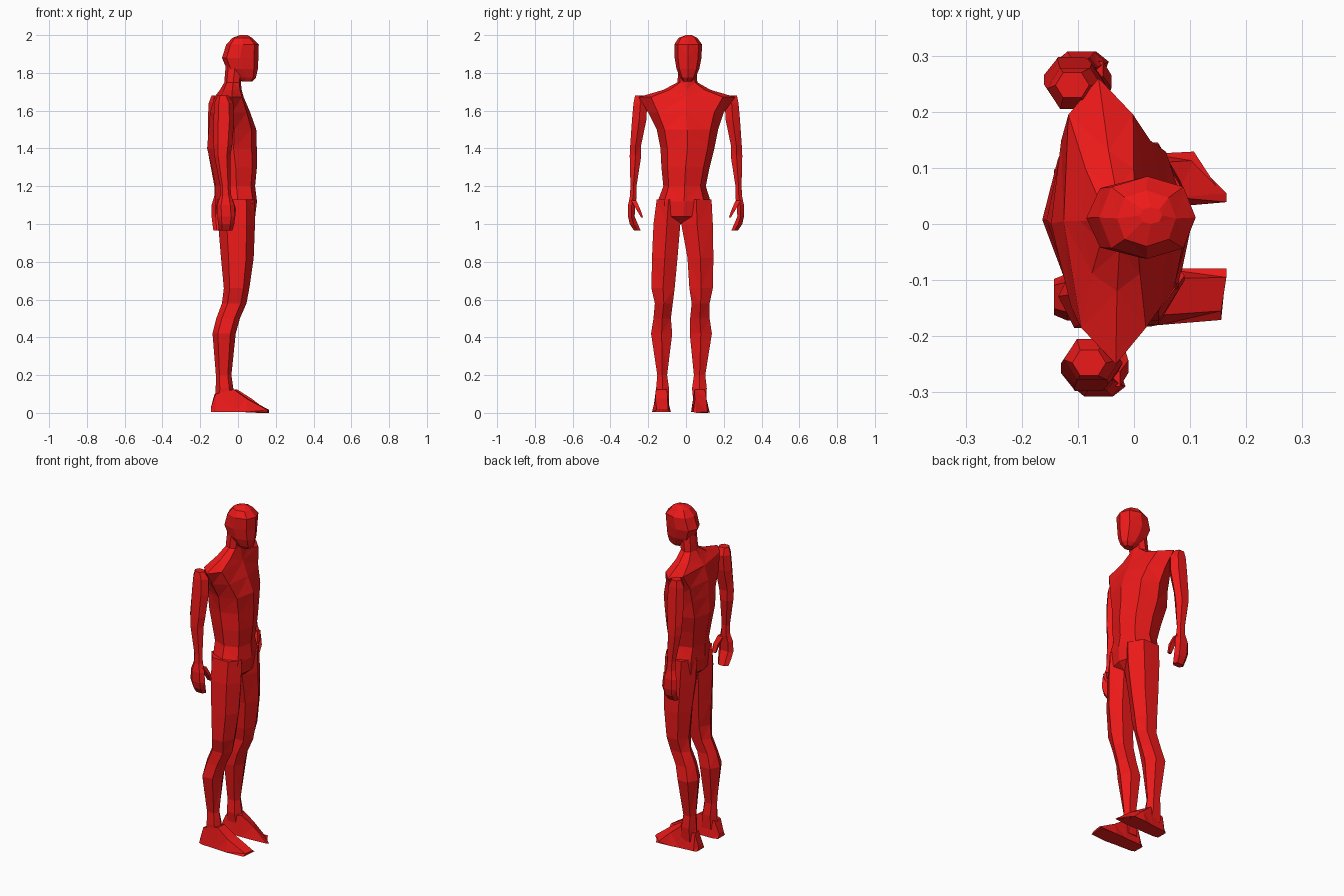
import bpy, bmesh, math

red = bpy.data.materials.new("red")
red.diffuse_color = (0.85, 0.01, 0.01, 1)


def finish(name, rings):
    """Skin a stack of equal rings, cap both ends, triangulate."""
    bm = bmesh.new()
    vr = [[bm.verts.new(p) for p in r] for r in rings]
    n = len(vr[0])
    for a, b in zip(vr, vr[1:]):
        for i in range(n):
            j = (i + 1) % n
            bm.faces.new((a[i], a[j], b[j], b[i]))
    bm.faces.new(vr[0])
    bm.faces.new(vr[-1])
    bmesh.ops.triangulate(bm, faces=bm.faces[:])
    bmesh.ops.recalc_face_normals(bm, faces=bm.faces[:])
    me = bpy.data.meshes.new(name)
    bm.to_mesh(me)
    bm.free()
    me.materials.append(red)
    ob = bpy.data.objects.new(name, me)
    bpy.context.collection.objects.link(ob)
    return ob


def loft(name, sections, n=8, power=0.85, yaw=0.0, phase=0.0):
    """Sections are (z, x0, x1, y0, y1); rings fill those extents exactly."""
    f = lambda v: math.copysign(abs(v) ** power, v) if abs(v) > 1e-6 else 0.0
    angs = [2 * math.pi * (i + phase) / n for i in range(n)]
    cs, ss = [f(math.cos(a)) for a in angs], [f(math.sin(a)) for a in angs]
    mc, ms = max(map(abs, cs)), max(map(abs, ss))
    rings = []
    for z, x0, x1, y0, y1 in sections:
        cx, cy, rx, ry = (x0 + x1) / 2, (y0 + y1) / 2, (x1 - x0) / 2, (y1 - y0) / 2
        ring = []
        for c, s in zip(cs, ss):
            y = cy + ry * s / ms
            ring.append((cx + rx * c / mc + yaw * y, y, z))
        rings.append(ring)
    return finish(name, rings)


# Head, tapering to the chin
loft("head", [(2.0, 0.01, 0.05, 0.0, 0.03), (1.985, -0.03, 0.075, -0.04, 0.06),
              (1.95, -0.062, 0.11, -0.062, 0.085), (1.88, -0.085, 0.108, -0.06, 0.082),
              (1.82, -0.06, 0.105, -0.05, 0.07), (1.775, -0.02, 0.095, -0.03, 0.05),
              (1.755, 0.02, 0.075, -0.015, 0.03)])

# Neck, shoulders, chest and pelvis
loft("torso", [(1.84, -0.065, 0.03, -0.04, 0.055), (1.75, -0.072, 0.015, -0.045, 0.06),
               (1.71, -0.095, 0.02, -0.12, 0.13), (1.672, -0.125, 0.03, -0.25, 0.26),
               (1.59, -0.148, 0.065, -0.20, 0.20), (1.5, -0.155, 0.097, -0.155, 0.17),
               (1.4, -0.163, 0.10, -0.135, 0.15), (1.3, -0.14, 0.10, -0.13, 0.125),
               (1.2, -0.12, 0.09, -0.12, 0.105), (1.12, -0.12, 0.10, -0.15, 0.13),
               (1.04, -0.112, 0.09, -0.15, 0.12), (1.0, -0.06, 0.04, -0.07, 0.02)], yaw=-0.06)

# Legs: shared depth profile, outer/inner edges for each side
depth = [(1.13, -0.11, 0.09), (1.0, -0.105, 0.09), (0.82, -0.09, 0.083),
         (0.66, -0.075, 0.06), (0.58, -0.085, 0.045), (0.5, -0.115, 0.01),
         (0.42, -0.135, -0.012), (0.2, -0.117, -0.035), (0.13, -0.118, -0.025),
         (0.05, -0.125, -0.01)]
right_y = [(-0.155, -0.03), (-0.172, -0.03), (-0.18, -0.045), (-0.183, -0.06),
           (-0.165, -0.07), (-0.172, -0.08), (-0.185, -0.073), (-0.152, -0.10),
           (-0.158, -0.09), (-0.155, -0.09)]
left_y = [(-0.025, 0.135), (-0.025, 0.142), (0.008, 0.145), (0.018, 0.142),
          (0.03, 0.125), (0.022, 0.125), (0.02, 0.137), (0.042, 0.102),
          (0.032, 0.11), (0.04, 0.105)]
for side, ys in (("right", right_y), ("left", left_y)):
    loft(side + "_leg", [d + y for d, y in zip(depth, ys)], n=6, power=0.9)


# Wedge feet with a slanted toe edge
def foot(name, path, skew):
    rings = []
    for k, (x, y, w, top) in enumerate(path):
        s = skew * k / (len(path) - 1)
        rings.append([(x - s * t * w, y + t * w * q, z) for t, q, z in
                      ((-1, 1, 0.004), (1, 1, 0.004), (1, 0.65, top), (-1, 0.65, top))])
    finish(name, rings)


foot("right_foot", [(-0.143, -0.13, 0.032, 0.03), (-0.118, -0.13, 0.042, 0.10),
                    (-0.02, -0.13, 0.045, 0.125), (0.05, -0.13, 0.05, 0.075),
                    (0.16, -0.125, 0.046, 0.016)], -0.1)
foot("left_foot", [(-0.143, 0.065, 0.032, 0.03), (-0.118, 0.067, 0.04, 0.10),
                   (-0.02, 0.072, 0.043, 0.125), (0.05, 0.078, 0.047, 0.075),
                   (0.136, 0.084, 0.045, 0.0)], 0.65)

# Arms, hands and thumbs: sections (z, x0, x1, inner y, outer y) mirrored per side
arm = [(1.68, -0.04, 0.02, 0.225, 0.27), (1.64, -0.055, 0.045, 0.205, 0.278),
       (1.55, -0.06, 0.05, 0.21, 0.286), (1.42, -0.06, 0.04, 0.237, 0.295),
       (1.36, -0.055, 0.03, 0.237, 0.298), (1.2, -0.025, 0.03, 0.262, 0.294),
       (1.13, -0.025, 0.035, 0.262, 0.298)]
hand = [(1.15, -0.025, 0.035, 0.263, 0.296), (1.10, -0.04, 0.05, 0.268, 0.307),
        (1.04, -0.04, 0.055, 0.272, 0.307), (1.0, -0.035, 0.05, 0.255, 0.298),
        (0.965, -0.03, 0.04, 0.24, 0.275)]
thumb = [(1.125, 0.01, 0.045, 0.263, 0.29), (1.08, 0.03, 0.06, 0.243, 0.265),
         (1.035, 0.035, 0.055, 0.227, 0.238)]
for side, sy, cx in (("right", -1, -0.07), ("left", 1, -0.10)):
    for part, secs, n in (("arm", arm, 6), ("hand", hand, 6), ("thumb", thumb, 4)):
        moved = [(z, x0 + cx, x1 + cx, *sorted((a * sy, b * sy))) for z, x0, x1, a, b in secs]
        loft(f"{side}_{part}", moved, n=n, power=0.9, phase=0.5 if n == 4 else 0)
